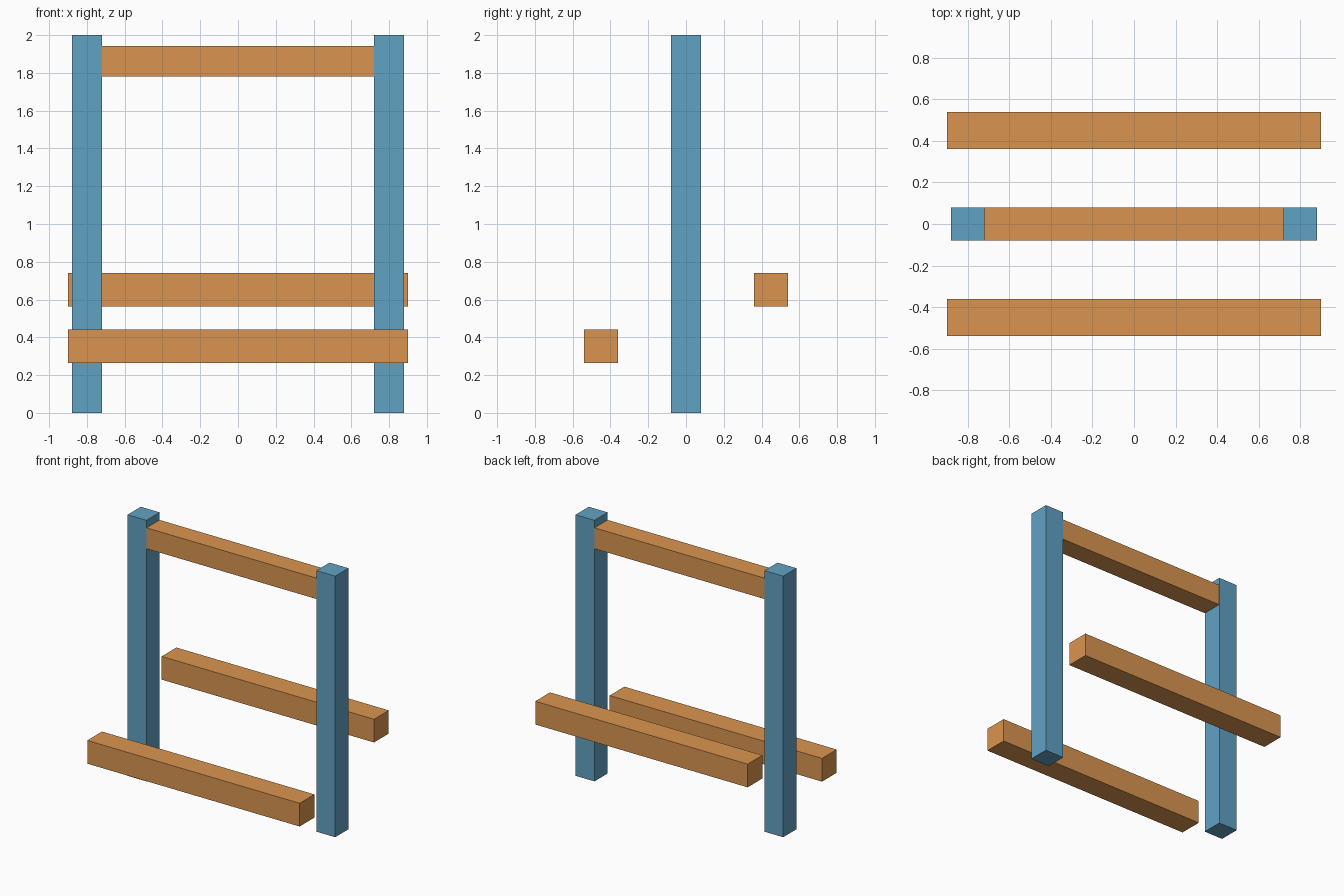
import bpy

if "Cube" in bpy.data.objects:
    bpy.data.objects.remove(bpy.data.objects["Cube"])


def material(name, color):
    m = bpy.data.materials.new(name)
    m.diffuse_color = color
    m.use_nodes = True
    m.node_tree.nodes["Principled BSDF"].inputs["Base Color"].default_value = m.diffuse_color
    return m


blue = material("blue_paint", (0.12, 0.36, 0.55, 1))
orange = material("orange_wood", (0.70, 0.30, 0.08, 1))


def box(name, center, size, mat):
    bpy.ops.mesh.primitive_cube_add(size=1, location=center)
    ob = bpy.context.object
    ob.name = name
    ob.scale = size
    bpy.ops.object.transform_apply(location=False, rotation=False, scale=True)
    ob.data.materials.append(mat)
    return ob


# Upright posts
for side, x in (("left", -0.8), ("right", 0.8)):
    box(side + "_post", (x, 0, 1), (0.16, 0.16, 2), blue)

# Top crossbar, let into the posts (a hair thinner so faces do not clash)
box("top_crossbar", (0, 0, 1.862), (1.7, 0.158, 0.16), orange)

# Low front beam and higher back beam
for side, y, z in (("front", -0.45, 0.352), ("back", 0.45, 0.652)):
    box(side + "_beam", (0, y, z), (1.8, 0.178, 0.178), orange)
